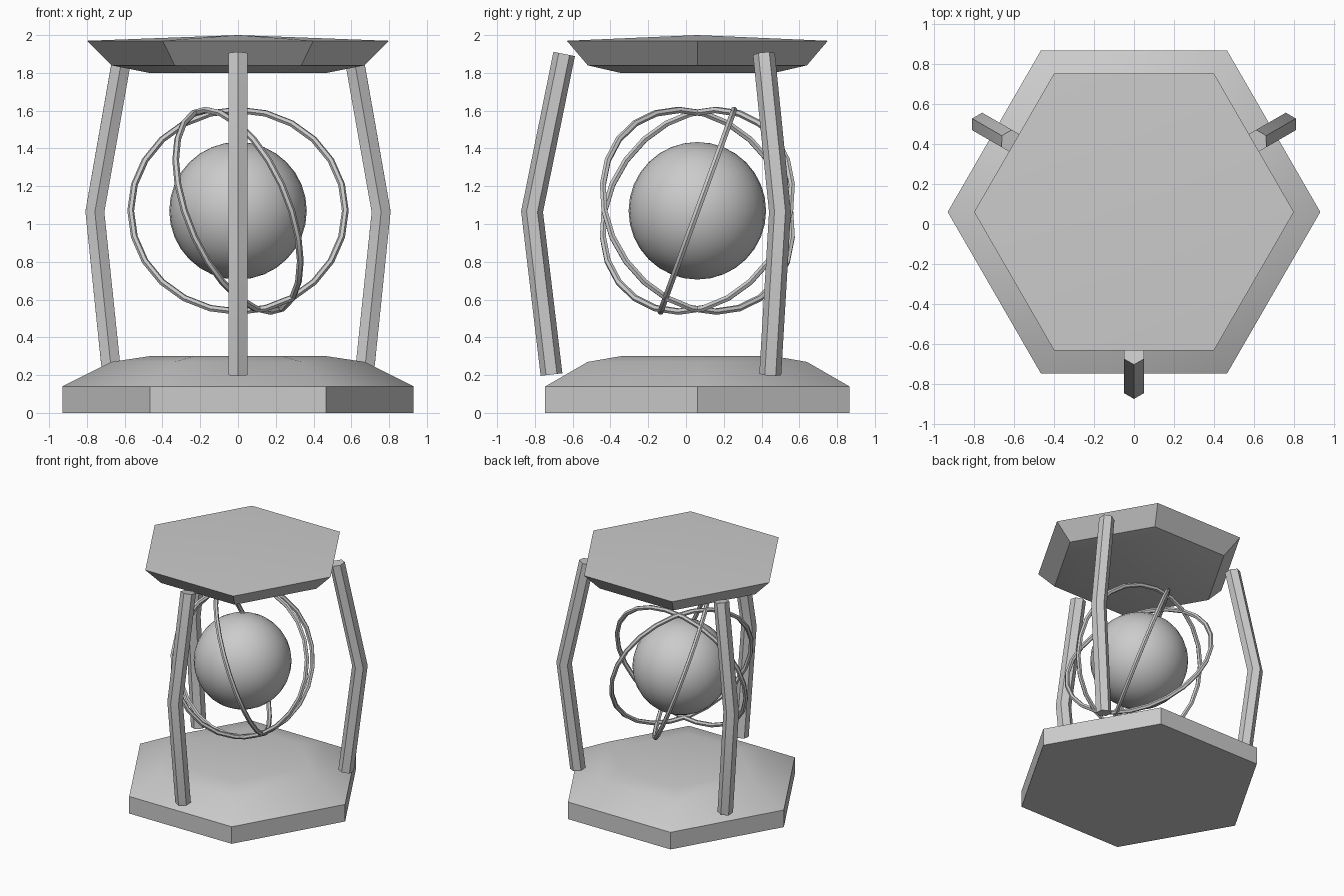
import bpy, bmesh
from math import radians, pi, cos, sin
from mathutils import Matrix, Vector

cube = bpy.data.objects.get("Cube")
if cube:
    bpy.data.objects.remove(cube, do_unlink=True)

AXIS_Y = 0.06      # the hexagonal body sits slightly behind the origin
CENTRE_Z = 1.07    # height of the floating globe

grey = bpy.data.materials.new("plain_grey")
grey.use_nodes = True
GREY = (0.6, 0.6, 0.6, 1)
grey.diffuse_color = GREY
grey.node_tree.nodes["Principled BSDF"].inputs["Base Color"].default_value = GREY


def finish(obj, name):
    obj.name = obj.data.name = name
    obj.data.materials.append(grey)
    bpy.ops.object.select_all(action="DESELECT")
    obj.select_set(True)
    bpy.context.view_layer.objects.active = obj
    bpy.ops.object.shade_smooth_by_angle(angle=radians(32))
    return obj


def loft(name, rings, location, closed=False):
    """Skin a list of equal-sided rings, capping the ends unless closed."""
    bm = bmesh.new()
    loops = [[bm.verts.new(p) for p in ring] for ring in rings]
    pairs = list(zip(loops, loops[1:]))
    if closed:
        pairs.append((loops[-1], loops[0]))
    else:
        bm.faces.new(loops[0])
        bm.faces.new(loops[-1])
    for a, b in pairs:
        for i in range(len(a)):
            j = (i + 1) % len(a)
            bm.faces.new((a[i], a[j], b[j], b[i]))
    bmesh.ops.remove_doubles(bm, verts=bm.verts, dist=0.0005)
    bmesh.ops.recalc_face_normals(bm, faces=bm.faces)
    mesh = bpy.data.meshes.new(name)
    bm.to_mesh(mesh)
    bm.free()
    obj = bpy.data.objects.new(name, mesh)
    bpy.context.collection.objects.link(obj)
    obj.location = location
    return finish(obj, name)


def section(centre, u, v, radius, sides=6):
    return [centre + radius * (u * cos(2 * pi * i / sides) + v * sin(2 * pi * i / sides))
            for i in range(sides)]


X, Y, Z = Vector((1, 0, 0)), Vector((0, 1, 0)), Vector((0, 0, 1))


def hex_slab(name, profile):
    loft(name, [section(Z * z, X, Y, r) for r, z in profile], (0, AXIS_Y, 0))


# Stepped hexagonal base and the overhanging lid with a shallow peak
hex_slab("base", [(0.93, 0), (0.93, 0.14), (0.67, 0.27), (0.47, 0.30)])
hex_slab("lid", [(0.47, 1.80), (0.67, 1.84), (0.798, 1.97), (0.0001, 2.0)])

# Three bent hexagonal pillars, each with an edge facing outward
path = [Vector((r, 0, z)) for r, z in ((0.772, 0.203), (0.875, 1.065), (0.705, 1.90))]
lower = (path[1] - path[0]).normalized()
upper = (path[2] - path[1]).normalized()
tangents = [lower, (lower + upper).normalized(), upper]
for name, angle in (("front_pillar", -90), ("back_left_pillar", 30), ("back_right_pillar", 150)):
    spin = Matrix.Rotation(radians(angle), 3, "Z")
    rings = [[spin @ p for p in section(c, Y.cross(t), Y, 0.058)]
             for c, t in zip(path, tangents)]
    loft(name, rings, (0, AXIS_Y, 0))

# Central globe
bpy.ops.mesh.primitive_uv_sphere_add(segments=32, ring_count=16, radius=0.364,
                                     location=(0, AXIS_Y, CENTRE_Z))
finish(bpy.context.object, "globe")

# Three thin orbit rings, tilted off vertical and fanned about z
STEPS = 24
for k in range(3):
    turn = Matrix.Rotation(radians(60 * k), 3, "Z") @ Matrix.Rotation(radians(-20), 3, "X")
    rings = []
    for s in range(STEPS):
        a = 2 * pi * s / STEPS
        out = X * cos(a) + Z * sin(a)
        rings.append([turn @ p for p in section(out * 0.568, out, Y, 0.018)])
    loft(f"orbit_ring_{k + 1}", rings, (0, AXIS_Y, CENTRE_Z), closed=True)
